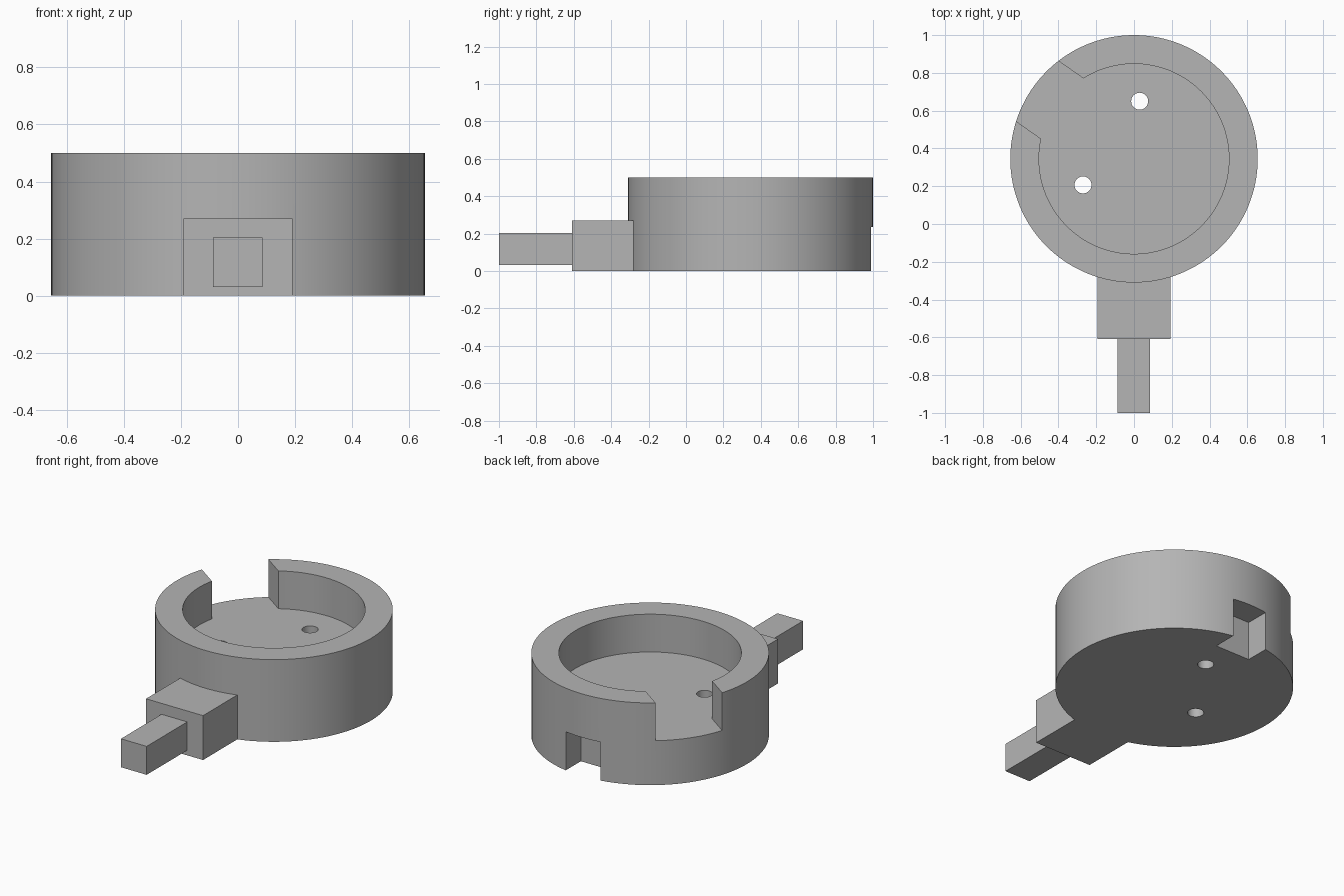
import bpy
import math
from mathutils import Vector

cube = bpy.data.objects.get("Cube")
if cube:
    bpy.data.objects.remove(cube, do_unlink=True)

CENTRE = Vector((0, 0.345, 0))
RADIUS, INNER, HEIGHT, FLOOR = 0.655, 0.503, 0.5, 0.27

grey = bpy.data.materials.new("plain grey")
grey.use_nodes = True
colour = (0.46, 0.46, 0.46, 1)
grey.diffuse_color = colour
grey.node_tree.nodes["Principled BSDF"].inputs["Base Color"].default_value = colour


def cylinder(name, x, y, radius, z0, z1, sides):
    bpy.ops.mesh.primitive_cylinder_add(
        vertices=sides, radius=radius, depth=z1 - z0, location=(x, y, (z0 + z1) / 2))
    obj = bpy.context.object
    obj.name = name
    obj.data.materials.append(grey)
    return obj


def box(name, centre, size, turn=0):
    bpy.ops.mesh.primitive_cube_add(size=1, location=centre, rotation=(0, 0, turn))
    obj = bpy.context.object
    obj.name = name
    obj.scale = size
    bpy.ops.object.transform_apply(location=False, rotation=False, scale=True)
    obj.data.materials.append(grey)
    return obj


def combine(target, other, operation):
    mod = target.modifiers.new(operation.lower(), "BOOLEAN")
    mod.operation = operation
    mod.solver = "EXACT"
    mod.object = other
    bpy.context.view_layer.objects.active = target
    bpy.ops.object.modifier_apply(modifier=mod.name)
    bpy.data.objects.remove(other, do_unlink=True)


# Round cup with a square neck block joined to its front
cup = cylinder("cup_body", CENTRE.x, CENTRE.y, RADIUS, 0, HEIGHT, 128)
neck = box("neck_block", (0, -0.405, FLOOR / 2), (0.384, 0.41, FLOOR))
combine(cup, neck, "UNION")

# Recess inside the rim
combine(cup, cylinder("recess_cutter", CENTRE.x, CENTRE.y, INNER, FLOOR, 0.7, 128),
        "DIFFERENCE")

# Slot through the rim, toward the back right
angle = math.radians(145)
out = Vector((math.cos(angle), math.sin(angle), 0))
slot_at = CENTRE + out * 0.6 + Vector((0, 0, (FLOOR + 0.7) / 2))
combine(cup, box("slot_cutter", slot_at, (0.5, 0.39, 0.7 - FLOOR), angle), "DIFFERENCE")

# Square socket under the back of the rim
combine(cup, box("socket_cutter", (0, CENTRE.y + 0.7, 0.0675), (0.232, 0.4, 0.335)),
        "DIFFERENCE")

# Two holes through the floor
for x, y in ((0.03, 0.65), (-0.27, 0.207)):
    combine(cup, cylinder("hole_cutter", x, y, 0.045, -0.1, 0.4, 32), "DIFFERENCE")

# Square peg at the front of the neck
peg = box("connector_peg", (-0.001, -0.805, 0.117), (0.173, 0.39, 0.173))

bpy.ops.object.select_all(action="DESELECT")
cup.select_set(True)
bpy.context.view_layer.objects.active = cup
bpy.ops.object.shade_smooth_by_angle(angle=math.radians(30))
